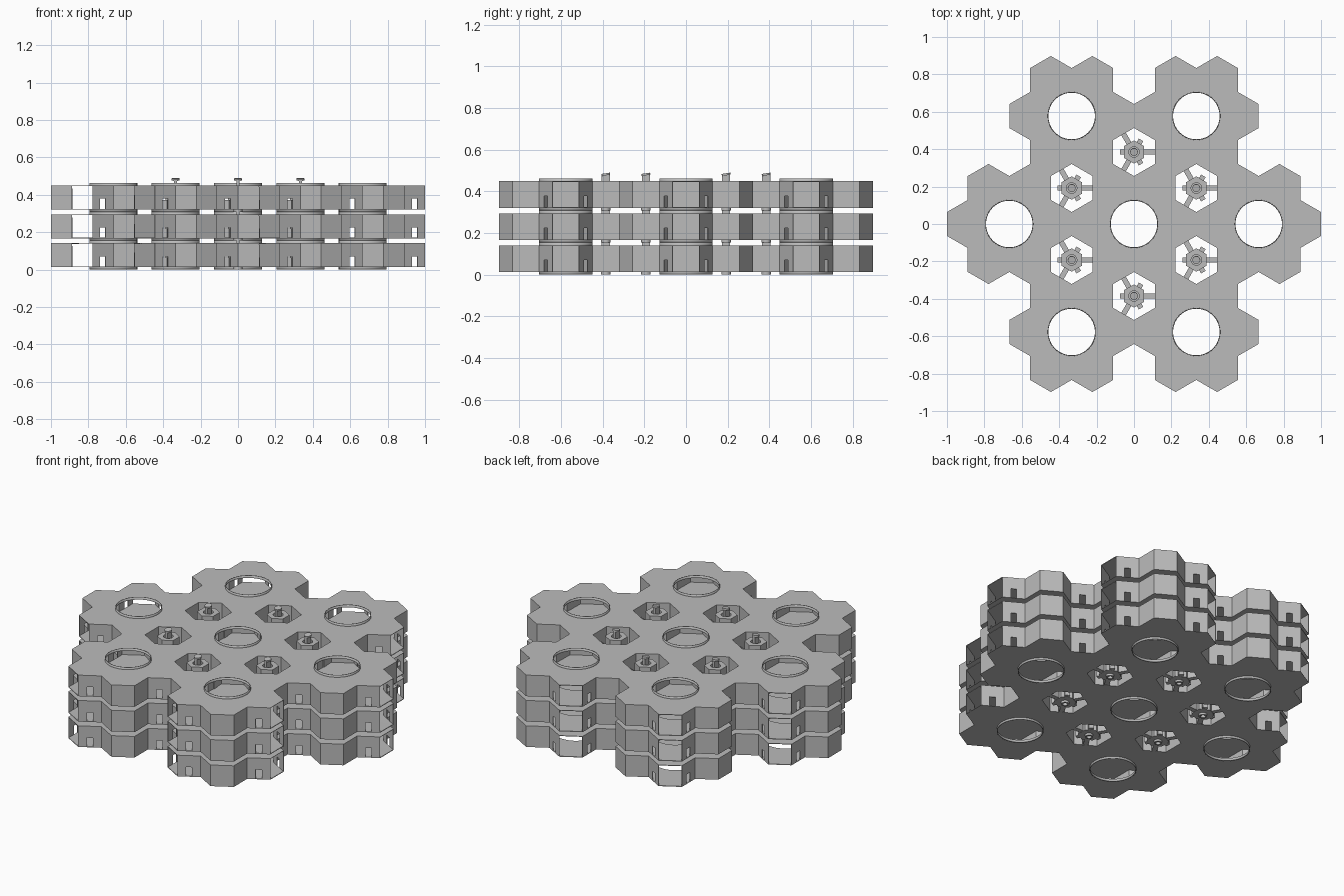
import bpy, bmesh, math
from mathutils import Matrix, Vector

if "Cube" in bpy.data.objects:
    bpy.data.objects.remove(bpy.data.objects["Cube"], do_unlink=True)

A = 1 / 9                      # apothem of one hexagonal cell
S = A * 2 / math.sqrt(3)       # side of one cell
H = S                          # storey height
C = 0.1 * S                    # collar height
PITCH = H + 2 * C
R = S                          # round opening radius

grey = bpy.data.materials.new("light_grey")
grey.diffuse_color = (0.5, 0.5, 0.5, 1)
grey.use_nodes = True
grey.node_tree.nodes["Principled BSDF"].inputs["Base Color"].default_value = (0.5, 0.5, 0.5, 1)


def finish(bm, name):
    bmesh.ops.remove_doubles(bm, verts=bm.verts, dist=1e-5)
    mesh = bpy.data.meshes.new(name)
    bm.to_mesh(mesh)
    bm.free()
    mesh.materials.append(grey)
    return mesh


def place(mesh, name, loc, wall=0):
    ob = bpy.data.objects.new(name, mesh)
    ob.location = loc
    bpy.context.collection.objects.link(ob)
    if wall:
        mod = ob.modifiers.new("wall", 'SOLIDIFY')
        mod.thickness = wall
        mod.offset = -1
    return ob


def add_box(bm, lo, hi, turn=0):
    lo, hi = Vector(lo), Vector(hi)
    size = hi - lo
    mat = (Matrix.Rotation(turn, 4, 'Z') @ Matrix.Translation((lo + hi) / 2)
           @ Matrix.Diagonal((*size, 1)))
    bmesh.ops.create_cube(bm, size=1, matrix=mat)


# Hollow room: outline of seven cells with round openings in floor and ceiling
def room_mesh():
    bm = bmesh.new()

    def face(points):
        f = bm.faces.new([bm.verts.new(p) for p in points])
        return f

    corners = []
    for k in range(6):
        rot = Matrix.Rotation(math.radians(60 * k), 3, 'Z')
        for p in ((3 * A, -S / 2, 0), (3 * A, S / 2, 0), (2 * A, S, 0)):
            corners.append(rot @ Vector(p))
    up = Vector((0, 0, 1))
    for i, a in enumerate(corners):
        b = corners[(i + 1) % 18]
        k, j = divmod(i, 3)
        # walls: open ends and small doors on alternating cells
        if j == 0 and k % 2 == 1 or j and (k + j) % 2 == 0:
            face([a, b, b + up * H, a + up * H])
        elif j:
            d0, d1, dh = a.lerp(b, 0.37), a.lerp(b, 0.63), up * 0.058
            face([a, d0, d0 + dh, d1 + dh, d1, b, b + up * H, a + up * H])
        # floor, ceiling and collars
        t0 = math.atan2(a.y, a.x)
        span = a.to_2d().angle_signed(b.to_2d())
        span = abs(span)
        arc = [Vector((R * math.cos(t0 + span * n / 4), R * math.sin(t0 + span * n / 4), 0))
               for n in range(5)]
        face([p + up * H for p in [a, b] + arc[::-1]])
        face([b, a] + arc)
        for p, q in zip(arc, arc[1:]):
            for z0, z1 in ((-C, 0), (H, H + C)):
                f = face([p + up * z0, q + up * z0, q + up * z1, p + up * z1])
                f.smooth = True
    return finish(bm, "room")


# Connector: hexagonal hub with arms reaching through the doors
def hub_mesh():
    bm = bmesh.new()
    n = 24

    def ring(r, z, hexed=False):
        verts = []
        for i in range(n):
            t = 2 * math.pi * i / n
            rr = r
            if hexed:
                off = (t + math.pi / 6) % (math.pi / 3) - math.pi / 6
                rr = r / math.cos(off)
            verts.append(bm.verts.new((rr * math.cos(t), rr * math.sin(t), z)))
        return verts

    top = H - 0.004
    rings = [ring(0.014, 0.03), ring(0.014, -C), ring(0.023, -C), ring(0.023, 0),
             ring(0.054, 0, True), ring(0.054, top, True),
             ring(0.028, top), ring(0.028, top - 0.025)]
    for lo, hi in zip(rings, rings[1:]):
        for i in range(n):
            m = (i + 1) % n
            bm.faces.new((lo[i], lo[m], hi[m], hi[i]))
    bm.faces.new(rings[0][::-1])
    bm.faces.new(rings[-1])
    for k in range(6):
        reach = 0.118 if k % 2 == 0 else 0.075
        add_box(bm, (0.05, -0.014, 0.002), (reach, 0.014, 0.052), math.radians(60 * k))
    return finish(bm, "hub")


# Latch: narrow neck with a slightly tilted cap
def latch_mesh():
    bm = bmesh.new()
    add_box(bm, (-0.008, -0.02, H - 0.03), (0.008, 0.02, H + 0.03))
    mat = (Matrix.Translation((0, 0, H + 0.033)) @ Matrix.Rotation(0.15, 4, 'X'))
    bmesh.ops.create_cone(bm, cap_ends=True, segments=16, radius1=0.021,
                          radius2=0.021, depth=0.01, matrix=mat)
    return finish(bm, "latch")


room, hub, latch = room_mesh(), hub_mesh(), latch_mesh()

for level in range(3):
    z = C + level * PITCH
    place(room, f"centre_room_{level}", (0, 0, z), 0.004)
    for k in range(6):
        t = math.radians(60 * k)
        place(room, f"outer_room_{level}_{k}",
              (6 * A * math.cos(t), 6 * A * math.sin(t), z), 0.004)
        t += math.radians(30)
        spot = (3 * S * math.cos(t), 3 * S * math.sin(t), z)
        place(hub, f"connector_hub_{level}_{k}", spot)
        place(latch, f"connector_latch_{level}_{k}", spot)
